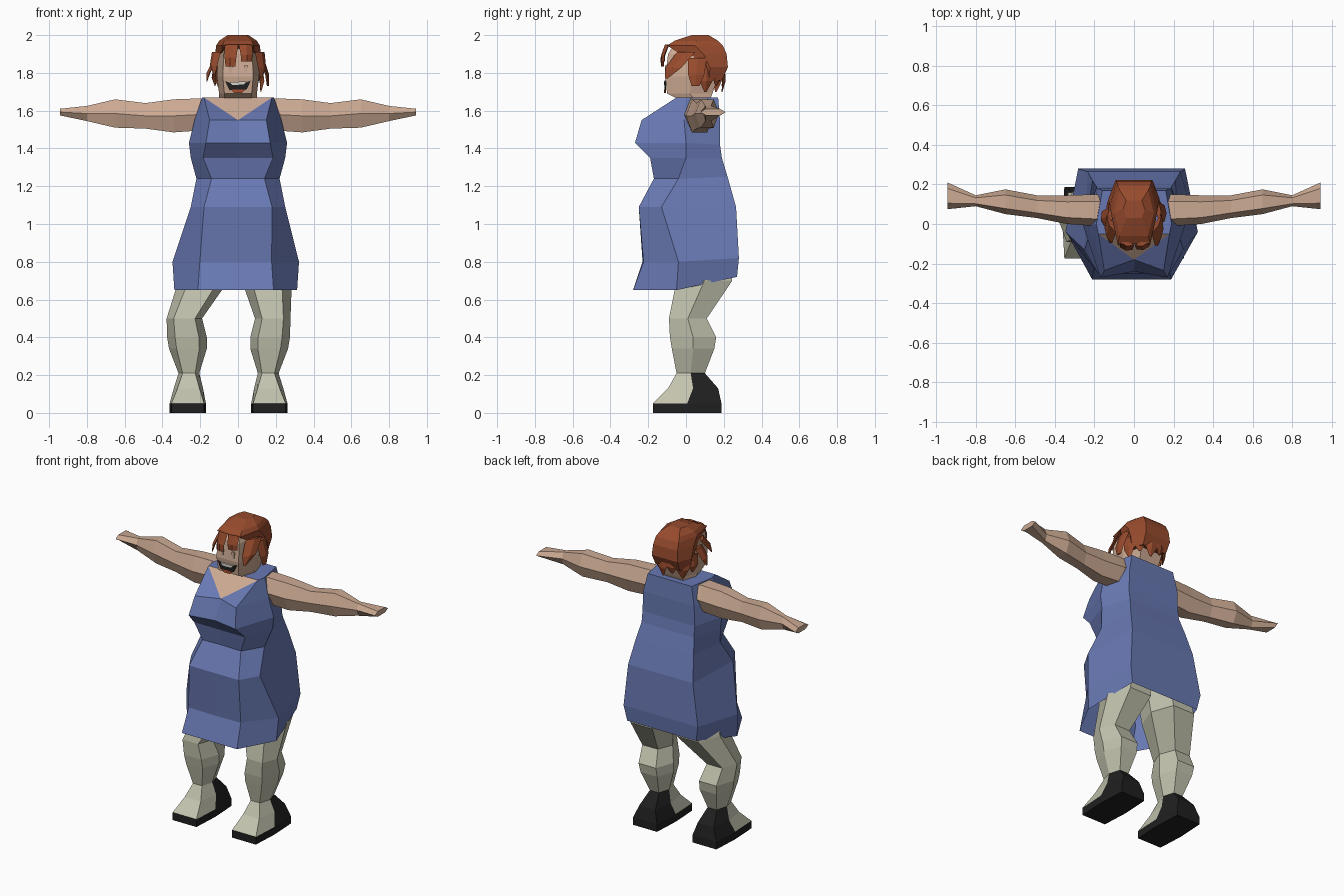
import bpy, bmesh, math
from mathutils import Vector

cube = bpy.data.objects.get("Cube")
if cube:
    bpy.data.objects.remove(cube, do_unlink=True)


def material(name, r, g, b):
    m = bpy.data.materials.new(name)
    m.use_nodes = True
    m.diffuse_color = (r, g, b, 1)
    bsdf = next(n for n in m.node_tree.nodes if n.type == "BSDF_PRINCIPLED")
    bsdf.inputs["Base Color"].default_value = (r, g, b, 1)
    return m


BLUE = material("dress blue", .14, .19, .45)
SKIN = material("skin", .6, .4, .29)
HAIR = material("red hair", .31, .07, .026)
CREAM = material("cream leggings", .55, .55, .43)
BLACK = material("black", .014, .014, .014)
LIP = material("lip red", .4, .08, .03)
WHITE = material("teeth white", .7, .66, .6)


def loft(rings, cap_start=True, cap_end=True):
    """Skin a list of equal-length point rings; returns the bmesh and its vertex rings."""
    bm = bmesh.new()
    vs = [[bm.verts.new(p) for p in ring] for ring in rings]
    n = len(vs[0])
    for a, b in zip(vs, vs[1:]):
        for i in range(n):
            j = (i + 1) % n
            bm.faces.new((a[i], a[j], b[j], b[i]))
    if cap_start:
        bm.faces.new(vs[0])
    if cap_end:
        bm.faces.new(vs[-1])
    return bm, vs


def finish(bm, name, *mats):
    bmesh.ops.recalc_face_normals(bm, faces=bm.faces)
    mesh = bpy.data.meshes.new(name)
    bm.to_mesh(mesh)
    bm.free()
    for m in mats:
        mesh.materials.append(m)
    obj = bpy.data.objects.new(name, mesh)
    bpy.context.collection.objects.link(obj)
    return obj


def hexagon(a0, a1, b0, b1, k=.55):
    """Six-sided section filling a box, with flat faces on the b sides."""
    c, h = (a0 + a1) / 2, (a1 - a0) / 2
    mid = (b0 + b1) / 2
    return [(a1, mid), (c + h * k, b1), (c - h * k, b1),
            (a0, mid), (c - h * k, b0), (c + h * k, b0)]


# Dress: height, centre y, front corner, side corner, back corner, back height
dress_rows = [
    (.65, -.28, .2, -.28, .325, -.05, .25, .27, .72),
    (.8, -.23, .19, -.225, .335, -.04, .27, .28, .82),
    (1.09, -.25, .18, -.25, .25, -.13, .235, .265, 1.09),
    (1.24, -.165, .14, -.17, .22, -.04, .21, .22, 1.25),
    (1.35, -.19, .185, -.19, .25, 0, .19, .19, 1.35),
    (1.43, -.24, .17, -.27, .26, 0, .19, .18, 1.42),
    (1.55, -.18, .15, -.235, .23, -.01, .185, .18, 1.55),
    (1.67, -.05, .18, -.05, .19, 0, .16, .17, 1.67),
]
rings = []
for z, yc, xf, yf, xs, ys, xb, yb, zb in dress_rows:
    dx = -.012 if z < 1 else 0
    rings.append([(x + dx, y, h) for x, y, h in (
        (0, yc, z), (xf, yf, z), (xs, ys, z), (xb, yb, zb),
        (-xb, yb, zb), (-xs, ys, z), (-xf, yf, z))])
bm, vs = loft(rings, cap_start=False)
# V neckline showing the chest
tip, collar = vs[-2][0], vs[-1][0]
for corner in (vs[-1][1], vs[-1][-1]):
    bmesh.ops.connect_verts(bm, verts=[tip, corner])
for f in bm.faces:
    if tip in f.verts and collar in f.verts:
        f.material_index = 1
finish(bm, "dress", BLUE, SKIN)

# Legs with shoes: height, inner x, outer x, front y, back y, squareness
leg_rows = [
    (.95, .01, .22, -.08, .2, .6),
    (.7, .02, .285, -.05, .245, .6),
    (.5, .09, .278, -.09, .11, .6),
    (.4, .065, .275, -.085, .16, .6),
    (.34, .065, .265, -.075, .15, .6),
    (.21, .105, .215, -.05, .1, .6),
    (.13, .085, .24, -.095, .17, .75),
    (.05, .07, .262, -.175, .188, .9),
    (0, .07, .262, -.175, .188, .9),
]
for name, side in (("left_leg", 1), ("right_leg", -1)):
    rings = []
    for z, x0, x1, y0, y1, k in leg_rows:
        shift = 0 if side > 0 else (.03 if z > .6 else .1)
        rings.append([(side * (x + shift), y, z) for x, y in hexagon(x0, x1, y0, y1, k)])
    bm, vs = loft(rings)
    for f in bm.faces:
        c = f.calc_center_median()
        if c.z < .05 or (c.z < .2 and c.y > 0):
            f.material_index = 1
    finish(bm, name, CREAM, BLACK)

# Arms: distance out, front y, back y, low z, high z
arm_rows = [
    (.12, -.02, .15, 1.53, 1.66),
    (.2, -.01, .15, 1.495, 1.665),
    (.34, 0, .145, 1.485, 1.66),
    (.49, .03, .145, 1.505, 1.64),
    (.65, .05, .175, 1.51, 1.66),
    (.8, .09, .145, 1.545, 1.625),
    (.943, .075, .21, 1.575, 1.61),
]
for name, side in (("left_arm", 1), ("right_arm", -1)):
    bm, vs = loft([[(side * x, y, z) for y, z in hexagon(*box)] for x, *box in arm_rows])
    finish(bm, name, SKIN)

# Head and hair cap: height, half width, front y, back y
head_rows = [(1.6, .08, 0, .13), (1.665, .1, -.05, .13), (1.69, .1, -.1, .14),
             (1.78, .112, -.11, .17), (1.9, .105, -.095, .18), (1.94, .09, -.07, .17)]
hair_rows = [(1.76, .122, .06, .19), (1.83, .13, .03, .222), (1.9, .122, -.03, .215),
             (1.945, .115, -.1, .195), (1.97, .1, -.06, .17), (2, .055, .03, .12)]
for name, rows, mat in (("head", head_rows, SKIN), ("hair_cap", hair_rows, HAIR)):
    bm, vs = loft([[(x, y, z) for x, y in hexagon(-w, w, y0, y1, .72)]
                   for z, w, y0, y1 in rows])
    finish(bm, name, mat)


def lock(name, root, tip, width, end=.15):
    """Tapered strand of hair lying flat against the head."""
    root, tip = Vector(root), Vector(tip)
    out = Vector((root.x, root.y - .06, 0)).normalized()
    side = Vector((-out.y, out.x, 0))
    rings = []
    for t, s in ((0, 1), (.6, .85), (1, end)):
        p = root.lerp(tip, t) + out * .01 * math.sin(t * math.pi)
        a, b = side * width * s / 2, out * .012 * s
        rings.append([p + a, p + b, p - a, p - b])
    bm, vs = loft(rings)
    finish(bm, name, HAIR)


# Fringe and side strands
lock("fringe_right", (-.035, -.1, 1.95), (-.04, -.125, 1.835), .075, .7)
lock("fringe_left", (.04, -.1, 1.95), (.045, -.12, 1.86), .075, .8)
lock("temple_left", (.115, 0, 1.91), (.122, -.105, 1.77), .11)
lock("temple_right", (-.115, 0, 1.91), (-.125, -.09, 1.79), .1)
lock("side_left", (.125, .06, 1.88), (.158, .05, 1.73), .1, .4)
lock("side_right", (-.12, .04, 1.87), (-.165, .02, 1.755), .09, .2)
# Strands around the nape
for i, deg in enumerate((15, 45, 75, 105, 135, 165)):
    a = math.radians(deg)
    c, s = math.cos(a), math.sin(a)
    lock("nape_strand_%d" % (i + 1), (.118 * c, .07 + .125 * s, 1.84),
         (.125 * c, .07 + .125 * s, 1.7 + .03 * (i % 2)), .085)


def plate(name, points, y, mat):
    """Thin facial detail from an x, z outline."""
    bm, vs = loft([[(x, y + d, z) for x, z in points] for d in (0, .009)])
    finish(bm, name, mat)


# Face details
plate("mouth", [(-.068, 1.757), (-.03, 1.742), (.03, 1.745), (.068, 1.76),
                (.045, 1.712), (-.045, 1.708)], -.114, BLACK)
plate("teeth", [(-.045, 1.752), (.045, 1.754), (.03, 1.738), (-.03, 1.736)], -.117, WHITE)
plate("lower_lip", [(-.04, 1.713), (.04, 1.713), (.02, 1.694), (-.02, 1.694)], -.116, LIP)
for name, x in (("left_eye", .042), ("right_eye", -.038)):
    plate(name, [(x - .008, 1.8), (x + .006, 1.8), (x + .01, 1.84), (x - .01, 1.84)],
          -.112, SKIN)
